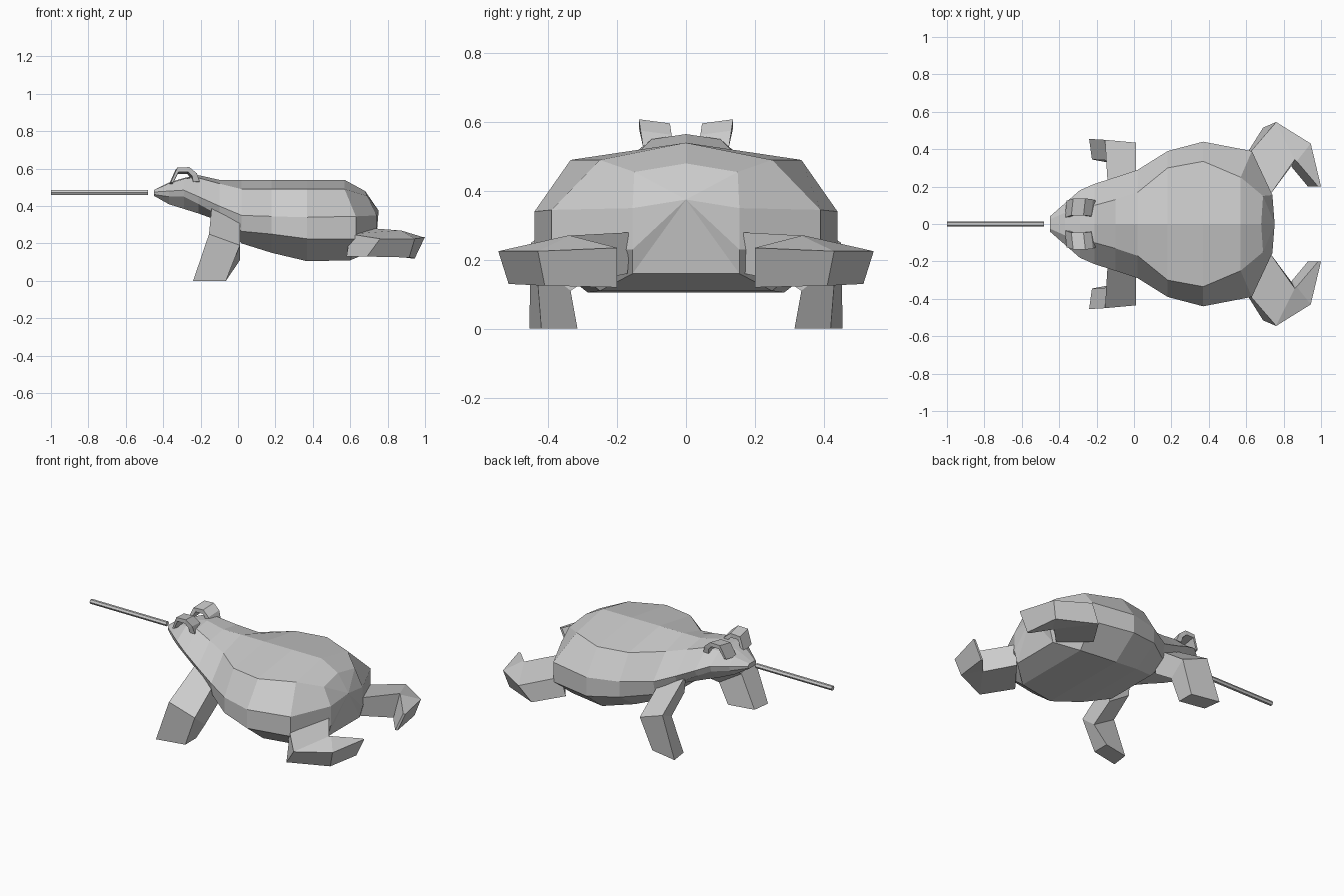
import bpy, bmesh, math

if "Cube" in bpy.data.objects:
    bpy.data.objects.remove(bpy.data.objects["Cube"])

skin = bpy.data.materials.new("grey")
skin.diffuse_color = (0.6, 0.6, 0.6, 1)
skin.use_nodes = True
skin.node_tree.nodes["Principled BSDF"].inputs["Base Color"].default_value = skin.diffuse_color


def make(name, bm, mirror=False):
    bmesh.ops.recalc_face_normals(bm, faces=bm.faces)
    me = bpy.data.meshes.new(name)
    bm.to_mesh(me)
    bm.free()
    me.materials.append(skin)
    ob = bpy.data.objects.new(name, me)
    bpy.context.collection.objects.link(ob)
    if mirror:
        m = ob.modifiers.new("mirror", "MIRROR")
        m.use_axis = (False, True, False)
    return ob


def loft(name, rings, mirror=False):
    """Skin closed rings of equal length and cap both ends."""
    bm = bmesh.new()
    vs = [[bm.verts.new(p) for p in r] for r in rings]
    n = len(vs[0])
    for a, b in zip(vs, vs[1:]):
        for i in range(n):
            j = (i + 1) % n
            bm.faces.new((a[i], a[j], b[j], b[i]))
    bm.faces.new(vs[0])
    bm.faces.new(vs[-1])
    return make(name, bm, mirror)


# Body: x, ridge height, then (y, z) of shoulder, upper side, lower side, belly edge
sections = [
    (-.45, .485, (.025, .485), (.04, .475), (.04, .462), (.025, .455)),
    (-.37, .525, (.06, .52), (.11, .48), (.105, .45), (.06, .41)),
    (-.29, .55, (.09, .545), (.18, .485), (.17, .45), (.10, .385)),
    (-.21, .565, (.10, .55), (.215, .45), (.195, .41), (.12, .36)),
    (-.10, .54, (.13, .52), (.25, .40), (.225, .35), (.14, .32)),
    (.02, .54, (.17, .49), (.29, .35), (.27, .265), (.17, .20)),
    (.18, .54, (.30, .49), (.39, .345), (.39, .25), (.24, .15)),
    (.37, .54, (.335, .49), (.44, .34), (.44, .225), (.285, .105)),
    (.57, .54, (.25, .49), (.39, .345), (.39, .225), (.25, .11)),
    (.68, .48, (.15, .455), (.155, .35), (.155, .23), (.155, .16)),
]
# The rump slants, so its lower points sit further back
slant = {.57: (0, 0, .06, .06, .03), .68: (0, .01, .06, .06, .04)}
rings = []
for x, top, *side in sections:
    s = slant.get(x, (0,) * 5)
    half = [(x + s[i + 1], y, z) for i, (y, z) in enumerate(side)]
    rings.append([(x + s[0], 0, top)] + half
                 + [(px, -y, z) for px, y, z in reversed(half)])
body = loft("body", rings)

# Rump: fan the end cap out to a pointed rear
bm = bmesh.new()
bm.from_mesh(body.data)
cap = max(bm.faces, key=lambda f: f.calc_center_median().x)
res = bmesh.ops.poke(bm, faces=[cap])
res["verts"][0].co = (.752, 0, .375)
bm.to_mesh(body.data)
bm.free()

# Front legs: shoulder, knee, foot
loft("front_leg", [
    [(-.14, .20, .40), (.01, .20, .36), (.01, .20, .20), (-.13, .20, .29)],
    [(-.155, .45, .25), (.01, .435, .19), (.01, .335, .11), (-.14, .34, .20)],
    [(-.24, .455, 0), (-.065, .42, 0), (-.065, .315, 0), (-.225, .345, 0)],
], True)

# Hind legs: hip, knee, ankle, toe
loft("hind_leg", [
    [(.60, .36, .25), (.73, .16, .28), (.71, .17, .16), (.58, .34, .13)],
    [(.76, .545, .225), (.86, .345, .27), (.842, .31, .13), (.69, .515, .13)],
    [(.945, .43, .225), (.87, .335, .27), (.847, .30, .13), (.915, .41, .125)],
    [(1.0, .20, .235), (.985, .20, .235), (.93, .20, .12), (.945, .20, .12)],
], True)

# Eye lids: hollow arches leaning outwards
outer = [(-.37, .525), (-.335, .605), (-.27, .608), (-.23, .575), (-.215, .53)]
inner = [(-.352, .525), (-.322, .583), (-.272, .583), (-.25, .56), (-.245, .53)]
arch = []
for (ox, oz), (ix, iz) in zip(outer, inner):
    t = (oz - .53) * .15
    arch.append([(ox, .035 + t, oz - .012), (ox + .01, .125 + t, oz),
                 (ix + .005, .125 + t, iz), (ix, .035 + t, iz - .012)])
loft("eye_lid", arch, True)

# Tongue: thin rod reaching forward
bm = bmesh.new()
bmesh.ops.create_cone(bm, cap_ends=True, segments=6, radius1=.0145,
                      radius2=.0145, depth=.52)
tongue = make("tongue", bm)
tongue.rotation_euler = (0, math.pi / 2, 0)
tongue.location = (-.74, 0, .472)
